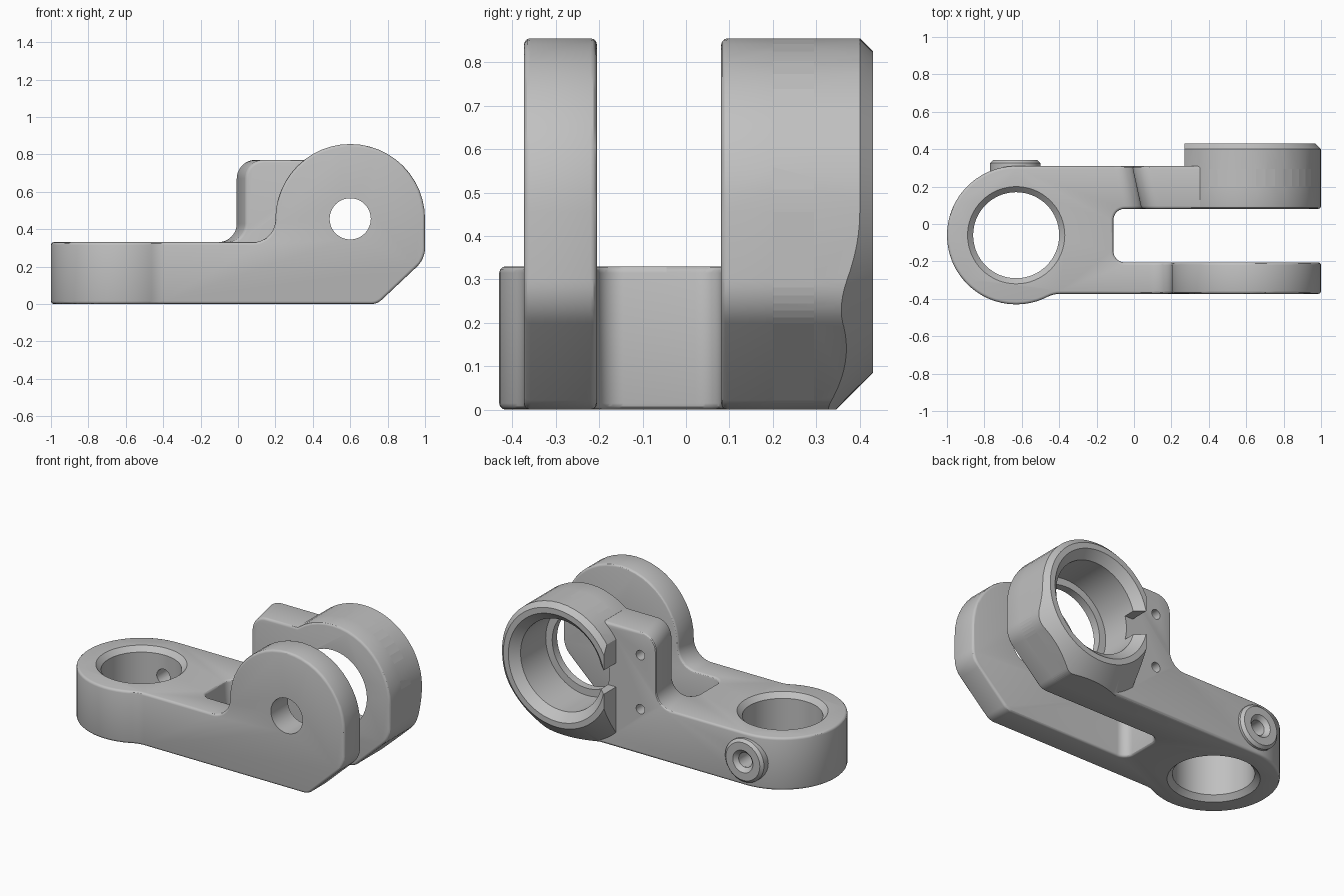
import bpy, bmesh, math
from mathutils import Vector

if "Cube" in bpy.data.objects:
    bpy.data.objects.remove(bpy.data.objects["Cube"])

metal = bpy.data.materials.new("grey_metal")
metal.diffuse_color = (0.53, 0.53, 0.53, 1)
metal.use_nodes = True
metal.node_tree.nodes["Principled BSDF"].inputs["Base Color"].default_value = metal.diffuse_color


def finish(name, bm):
    bmesh.ops.recalc_face_normals(bm, faces=bm.faces)
    me = bpy.data.meshes.new(name)
    bm.to_mesh(me)
    bm.free()
    ob = bpy.data.objects.new(name, me)
    bpy.context.collection.objects.link(ob)
    me.materials.append(metal)
    return ob


def rounded(points):
    """Outline from (u, v, radius) corners."""
    out, n = [], len(points)
    for i, (u, v, r) in enumerate(points):
        p = Vector((u, v))
        if r == 0:
            out.append(p)
            continue
        a = (Vector(points[i - 1][:2]) - p).normalized()
        b = (Vector(points[(i + 1) % n][:2]) - p).normalized()
        half = a.angle(b) / 2
        c = p + (a + b).normalized() * r / math.sin(half)
        t0 = p + a * r / math.tan(half) - c
        t1 = p + b * r / math.tan(half) - c
        sweep = math.atan2(t0.x * t1.y - t0.y * t1.x, t0.dot(t1))
        steps = max(3, round(abs(sweep) / math.radians(7.5)))
        a0 = math.atan2(t0.y, t0.x)
        for k in range(steps + 1):
            t = a0 + sweep * k / steps
            out.append(c + r * Vector((math.cos(t), math.sin(t))))
    return [p for i, p in enumerate(out) if (p - out[i - 1]).length > 0.001]


def extrude(name, outline, lo, hi, axis):
    bm = bmesh.new()
    place = (lambda p, h: (p[0], h, p[1])) if axis == 'Y' else (lambda p, h: (p[0], p[1], h))
    f = bm.faces.new([bm.verts.new(place(p, lo)) for p in outline])
    ext = bmesh.ops.extrude_face_region(bm, geom=[f])
    move = (0, hi - lo, 0) if axis == 'Y' else (0, 0, hi - lo)
    bmesh.ops.translate(bm, vec=move, verts=[g for g in ext["geom"] if isinstance(g, bmesh.types.BMVert)])
    return finish(name, bm)


def lathe(name, profile, u, v, axis, n=64, ring_shape=False):
    """Revolved solid; profile is (radius, position along axis)."""
    bm = bmesh.new()
    rings = []
    for r, h in profile:
        ring = []
        for k in range(n):
            t = 2 * math.pi * k / n
            p, q = u + r * math.cos(t), v + r * math.sin(t)
            ring.append(bm.verts.new((p, h, q) if axis == 'Y' else (p, q, h)))
        rings.append(ring)
    if ring_shape:
        rings.append(rings[0])
    else:
        bm.faces.new(rings[0])
        bm.faces.new(rings[-1])
    for a, b in zip(rings, rings[1:]):
        for k in range(n):
            bm.faces.new((a[k], a[(k + 1) % n], b[(k + 1) % n], b[k]))
    return finish(name, bm)


def box(name, x0, x1, y0, y1, z0, z1):
    return extrude(name, [(x0, y0), (x1, y0), (x1, y1), (x0, y1)], z0, z1, 'Z')


def apply(ob, mod):
    bpy.context.view_layer.objects.active = ob
    bpy.ops.object.modifier_apply(modifier=mod.name)


def boolean(ob, other, op):
    m = ob.modifiers.new("bool", 'BOOLEAN')
    m.object, m.operation, m.solver = other, op, 'EXACT'
    apply(ob, m)
    bpy.data.objects.remove(other)


# Side profiles of the two fork arms, sharing one round eye
EX, EZ, ER = 0.6, 0.455, 0.4


def eye(angles):
    return [(EX - ER * math.sin(math.radians(a)), EZ + ER * math.cos(math.radians(a)), 0) for a in angles]


foot = [(-1.2, 0, 0), (0.745, 0, 0.08), (1, 0.24, 0.14)]
quarter = [-90 + 7.5 * k for k in range(13)]
front_side = rounded(foot + eye(quarter + [7.5 * k for k in range(1, 13)]) +
                     [(0.2, 0.33, 0.12), (-1.2, 0.33, 0)])
back_side = rounded(foot + eye(quarter + [7.5, 15, 22.5, 30, 38]) +
                    [(0, 0.77, 0.1), (0, 0.33, 0.1), (-1.2, 0.33, 0)])

# Plan outline: round end, straight flanks and fork slot
RX, RY, RR = -0.63, -0.06, 0.37
plan = [(RX + RR * math.cos(math.radians(a)), RY + RR * math.sin(math.radians(a)), 0)
        for a in range(90, 295, 6)]
plan += [(-0.43, -0.373, 0.15), (1.2, -0.373, 0), (1.2, -0.205, 0), (-0.11, -0.205, 0.06),
         (-0.11, 0.081, 0.06), (1.2, 0.081, 0), (1.2, 0.31, 0)]

# Back arm, with its shoulder block skewed slightly across the width
back = extrude("back_arm", back_side, -0.045, 0.6, 'Y')
for v in back.data.vertices:
    if -0.3 < v.co.x < 0.12 and v.co.z > 0.32:
        v.co.x += -0.01 + 0.05 * (0.31 - v.co.y) / 0.23

# Fork body with softened edges
body = extrude("fork_bracket", front_side, -0.6, -0.045, 'Y')
boolean(body, back, 'UNION')
boolean(body, extrude("plan", rounded(plan), -0.2, 1.2, 'Z'), 'INTERSECT')
bm = bmesh.new()
bm.from_mesh(body.data)
bmesh.ops.remove_doubles(bm, verts=bm.verts, dist=0.0005)
bmesh.ops.dissolve_limit(bm, angle_limit=0.01, verts=bm.verts, edges=bm.edges)
bm.to_mesh(body.data)
bm.free()
bev = body.modifiers.new("bevel", 'BEVEL')
bev.width, bev.segments, bev.angle_limit = 0.015, 3, math.radians(40)
bev.use_clamp_overlap = False
apply(body, bev)

# Bearing boss on the back arm, trimmed flat and by a cone
boss = extrude("bearing_boss", front_side, 0.2, 0.43, 'Y')
boolean(boss, box("trim", 0.27, 1.5, 0, 1, -1, 2), 'INTERSECT')
boolean(boss, lathe("cone", [(0.9, -0.1), (0.36, 0.44)], EX, EZ, 'Y', 96), 'INTERSECT')
boolean(body, boss, 'UNION')

# Holes: round end, pin, bearing seat, port, slit and two screw holes
PX, PZ = -0.635, 0.165
cuts = [
    lathe("end_bore", [(0.29, -0.03), (0.23, 0.03), (0.23, 0.30), (0.29, 0.36)], RX, RY, 'Z'),
    lathe("pin_hole", [(0.11, -0.5), (0.11, -0.1)], EX, EZ, 'Y', 48),
    lathe("bearing_seat", [(0.24, 0.0), (0.24, 0.13), (0.285, 0.13), (0.285, 0.38), (0.355, 0.45)],
          EX, EZ, 'Y', 80),
    lathe("port_hole", [(0.046, 0.0), (0.046, 0.5)], PX, PZ, 'Y', 32),
    box("slit", 0.2, 0.45, 0.31, 0.6, EZ - 0.075, EZ + 0.075),
]
cuts += [lathe("screw_hole", [(0.03, 0.17), (0.03, 0.5)], 0.1, EZ + s * 0.17, 'Y', 24) for s in (-1, 1)]
for c in cuts:
    boolean(body, c, 'DIFFERENCE')

# Raised port collar on the round end
collar = lathe("port_collar", [(0.046, 0.26), (0.135, 0.26), (0.135, 0.325), (0.118, 0.342),
                               (0.07, 0.342), (0.046, 0.318)], PX, PZ, 'Y', 48, True)

bpy.ops.object.select_all(action='DESELECT')
for ob in (body, collar):
    ob.select_set(True)
bpy.context.view_layer.objects.active = body
bpy.ops.object.shade_smooth_by_angle(angle=math.radians(30))
